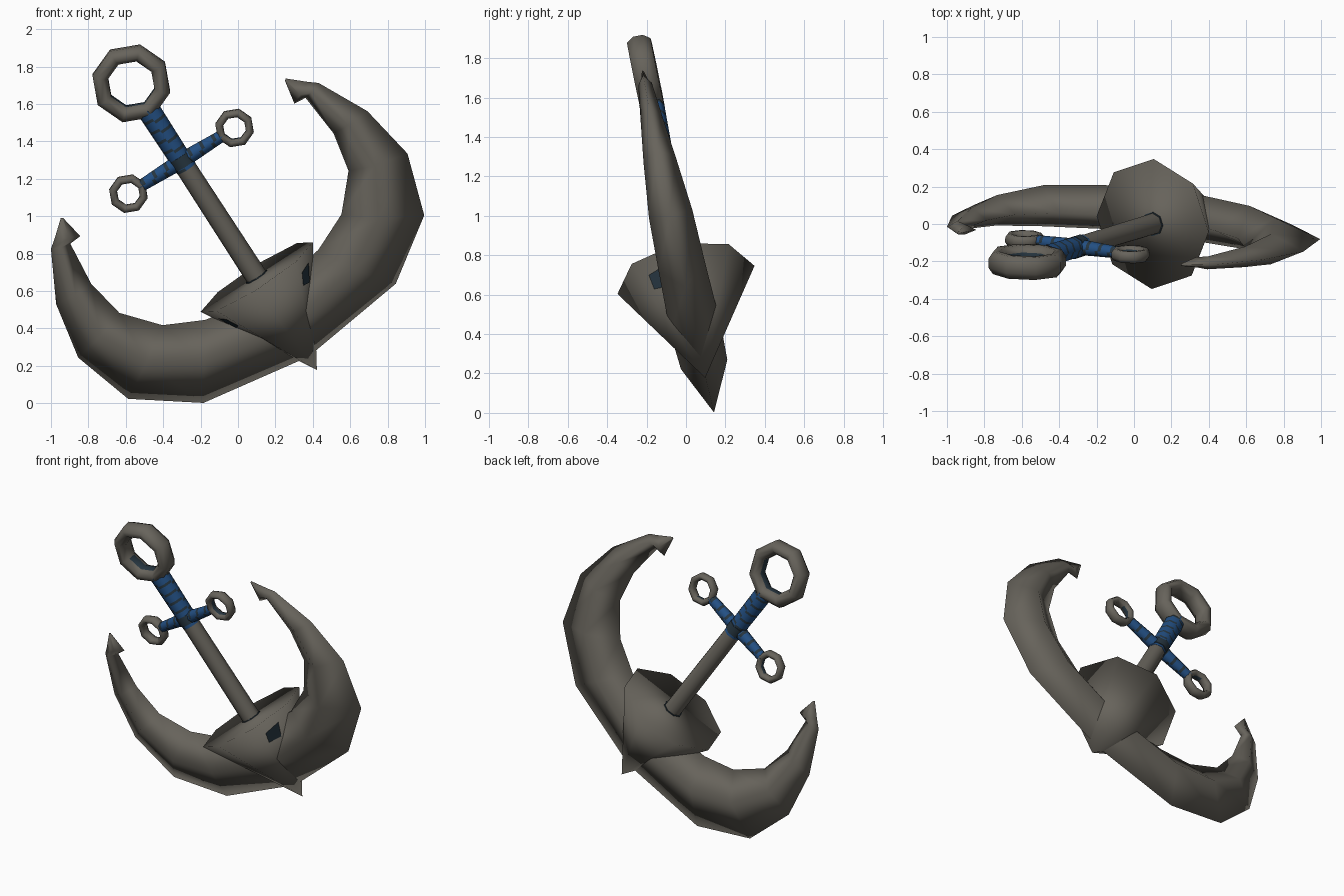
import bpy, bmesh, math
from mathutils import Vector, Matrix

if "Cube" in bpy.data.objects:
    bpy.data.objects.remove(bpy.data.objects["Cube"])

# Tilted anchor frame: u along the arms, v through the thickness, w up the shank
W = Vector((-0.536, -0.162, 0.828)).normalized()
U = Vector((0.842, -0.12, 0.526))
U = (U - W * U.dot(W)).normalized()
V = W.cross(U)
FRAME = Matrix.Translation((0.1, 0, 0.675)) @ Matrix((U, V, W)).transposed().to_4x4()


def material(name, rgb):
    m = bpy.data.materials.new(name)
    m.diffuse_color = (*rgb, 1)
    m.use_nodes = True
    m.node_tree.nodes["Principled BSDF"].inputs["Base Color"].default_value = m.diffuse_color
    return m


IRON = material("weathered iron", (0.135, 0.125, 0.105))
BLUE = material("blue wrap", (0.017, 0.08, 0.23))
NAVY = material("dark navy", (0.02, 0.037, 0.052))


def finish(name, bm, mats, angle=40):
    bmesh.ops.recalc_face_normals(bm, faces=bm.faces)
    bm.transform(FRAME)
    me = bpy.data.meshes.new(name)
    bm.to_mesh(me)
    bm.free()
    for m in mats:
        me.materials.append(m)
    ob = bpy.data.objects.new(name, me)
    bpy.context.collection.objects.link(ob)
    bpy.ops.object.select_all(action='DESELECT')
    ob.select_set(True)
    bpy.context.view_layer.objects.active = ob
    bpy.ops.object.shade_smooth_by_angle(angle=math.radians(angle))
    return ob


def loft(bm, loops, closed=False, rule=None):
    """Skin a list of point loops; rule(i, j) gives the material index."""
    rings = [[bm.verts.new(p) for p in loop] for loop in loops]
    n, k = len(rings), len(rings[0])
    for i in range(n if closed else n - 1):
        a, b = rings[i], rings[(i + 1) % n]
        for j in range(k):
            f = bm.faces.new((a[j], a[(j + 1) % k], b[(j + 1) % k], b[j]))
            if rule:
                f.material_index = rule(i, j)
    if not closed:
        bm.faces.new(rings[0])
        bm.faces.new(rings[-1])


def rod(name, start, end, r0, r1, mats, steps=1, rule=None, sides=8):
    a, b = Vector(start), Vector(end)
    q = (b - a).to_track_quat('Z', 'Y')
    loops = []
    for i in range(steps + 1):
        t = i / steps
        r = r0 + (r1 - r0) * t
        loops.append([a.lerp(b, t) + q @ Vector((r * math.cos(x), r * math.sin(x), 0))
                      for x in (math.tau * j / sides for j in range(sides))])
    bm = bmesh.new()
    loft(bm, loops, rule=rule)
    return finish(name, bm, mats, 60)


def ring(name, cu, cw, major, minor, depth, inward):
    """Eight-sided ring; inner faces near the wrap (direction 'inward') are navy."""
    loops = []
    for i in range(8):
        a = math.tau * i / 8
        loops.append([(cu + (major + minor * math.cos(b)) * math.cos(a),
                       depth * math.sin(b),
                       cw + (major + minor * math.cos(b)) * math.sin(a))
                      for b in (math.tau * (j + 0.5) / 8 for j in range(8))])

    def rule(i, j):
        a = math.tau * (i + 0.5) / 8
        return int(j == 3 and math.cos(a - inward) > 0.3)
    bm = bmesh.new()
    loft(bm, loops, closed=True, rule=rule)
    finish(name, bm, [IRON, NAVY], 60)


# Crescent arms: (outer u, w), (inner u, w), half thickness, mirrored
half = [((0, -.515), (0, -.12), .13),
        ((.609, -.428), (.36, -.05), .12),
        ((.938, -.194), (.567, .047), .112),
        ((1.043, .138), (.726, .227), .083),
        ((.986, .448), (.768, .442), .056),
        ((.848, .717), (.745, .686), .035),
        ((.80, .755), (.678, .692), .028),
        ((.712, .832), (.702, .822), .006)]
loops = []
for side, stations in ((-1, half[:0:-1]), (1, half)):
    for (ou, ow), (iu, iw), t in stations:
        mu, mw = iu + .45 * (ou - iu), iw + .45 * (ow - iw)
        loops.append([(side * ou, 0, ow), (side * mu, t, mw),
                      (side * iu, 0, iw), (side * mu, -t, mw)])
bm = bmesh.new()
loft(bm, loops)
finish("arms", bm, [IRON], 130)

# Eight-sided crown cone, flat on top
bm = bmesh.new()
rim = [bm.verts.new((.355 * math.cos(math.tau * i / 8), .355 * math.sin(math.tau * i / 8), 0))
       for i in range(8)]
apex = bm.verts.new((0, 0, -.6))
bm.faces.new(rim)
for i in range(8):
    bm.faces.new((rim[i], rim[(i + 1) % 8], apex))
finish("crown", bm, [IRON], 130)

# Small dark patches on the front of the crown, beside the arms
for side, label in ((-1, "left"), (1, "right")):
    bm = bmesh.new()
    p0 = Vector((side * .355, 0, 0))
    p1 = Vector((side * .251, -.251, 0))
    tip = Vector((0, 0, -.6))
    n = (p1 - p0).cross(tip - p0).normalized()
    n *= 1 if n.x * side > 0 else -1
    bm.faces.new([bm.verts.new(p0.lerp(p1, s).lerp(tip, t) + n * .004)
                  for s, t in ((.35, .11), (.8, .13), (.85, .24), (.4, .27))])
    finish("crown_patch_" + label, bm, [NAVY])

# Shank with a thin dark seam at its foot, wrapped grip and wrapped crossbar
rod("shank", (0, 0, -.05), (0, 0, .74), .06, .056, [IRON])
rod("shank_seam", (0, 0, -.002), (0, 0, .005), .066, .066, [NAVY])


def spiral(i, j):
    return int((i * 2 + j) % 8 < 2)


rod("grip_wrap", (0, 0, .70), (0, 0, 1.085), .058, .063, [BLUE, NAVY], 24, spiral)
for side, label in ((-1, "left"), (1, "right")):
    rod("crossbar_" + label, (0, 0, .75), (side * .262, 0, .75), .044, .032,
        [BLUE, NAVY], 14, spiral)
    ring("crossbar_ring_" + label, side * .336, .75, .084, .023, .034,
         math.pi if side > 0 else 0)
rod("cross_knot", (0, 0, .72), (0, 0, .78), .063, .063, [NAVY])

# Large top ring
ring("top_ring", 0, 1.25, .17, .046, .066, -math.pi / 2)
